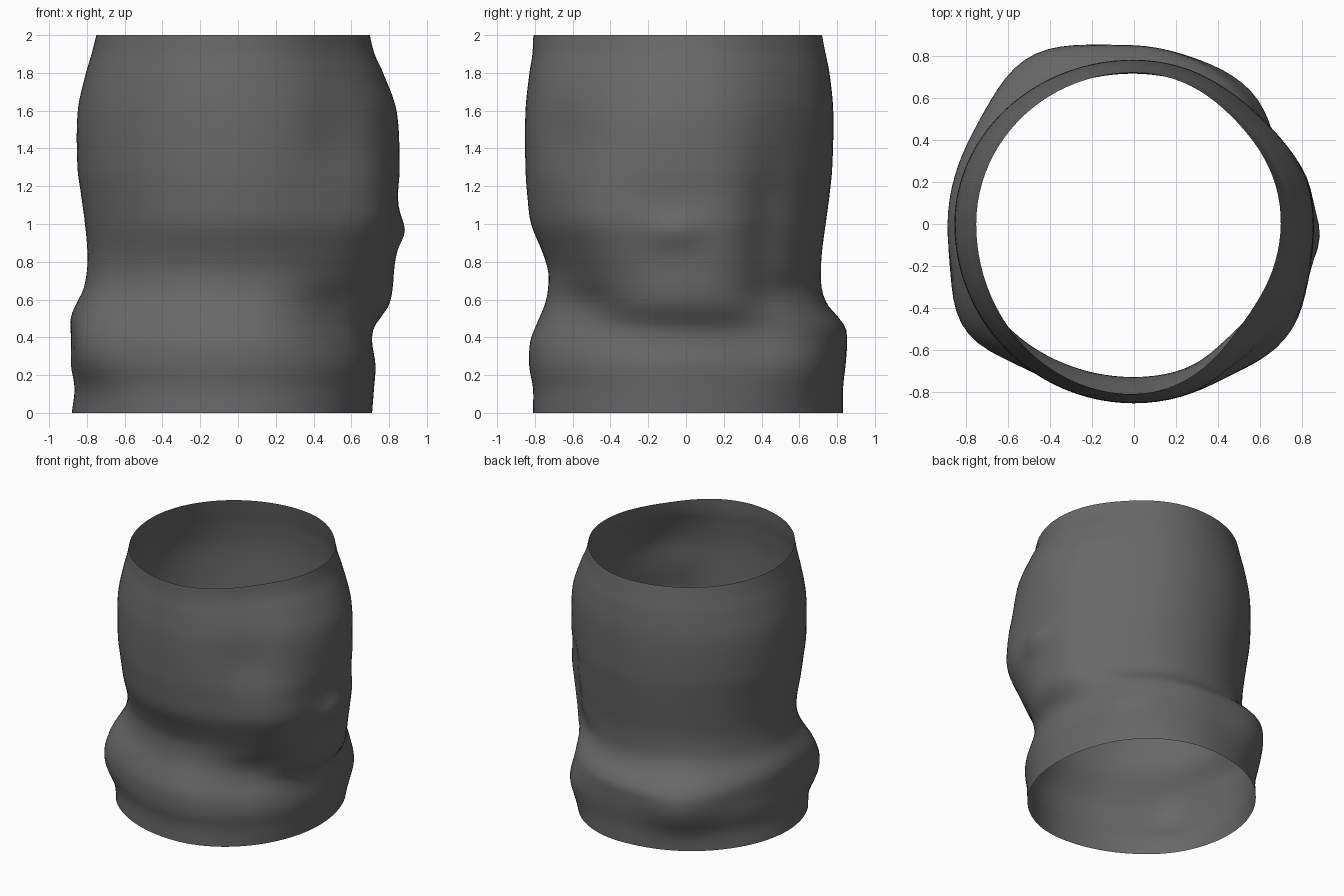
import bpy, bmesh, math

if "Cube" in bpy.data.objects:
    bpy.data.objects.remove(bpy.data.objects["Cube"])

# Half-extents by height: z, left, right, front, back
LEVELS = [
    (0.00, .88, .71, .81, .83), (0.13, .865, .72, .81, .83),
    (0.25, .883, .728, .83, .84), (0.38, .883, .71, .825, .845),
    (0.45, .885, .72, .80, .84), (0.51, .883, .76, .775, .80),
    (0.57, .86, .80, .75, .75), (0.65, .82, .818, .732, .72),
    (0.75, .80, .825, .73, .715), (0.85, .797, .835, .76, .72),
    (1.00, .81, .85, .82, .74), (1.15, .83, .845, .84, .76),
    (1.30, .85, .855, .85, .775), (1.60, .848, .84, .85, .78),
    (1.80, .805, .77, .83, .76), (1.90, .775, .725, .815, .74),
    (2.00, .75, .70, .81, .72)]

# Soft surface swellings and hollows: angle, z, angular width, z width, height
BUMPS = [
    (-4, .96, 6, .06, .035),     # nose
    (-52, 1.48, 9, .15, -.03),   # eye hollow, front side
    (-36, 1.08, 13, .20, .06),   # cheek, front side
    (-45, 2.0, 18, .22, -.045),  # narrower rim, front side
    (-45, .55, 16, .10, -.075),  # jaw undercut, front side
    (45, 1.4, 16, .70, -.03),    # flatter side of the head
    (33, .95, 7, .30, -.025),    # cheek crease, back side
    (15, .95, 7, .25, .015),     # cheek, back side
    (44, .62, 14, .08, -.035),   # jaw undercut, back side
    (122, .36, 13, .15, .082), (212, .36, 11, .16, .08),  # collar folds
    (47, .28, 14, .16, .065)]


def extents(z):
    """Catmull-Rom interpolation of the height profile."""
    i = 0
    while i < len(LEVELS) - 2 and z > LEVELS[i + 1][0]:
        i += 1
    a, b = LEVELS[i], LEVELS[i + 1]
    p, q = LEVELS[max(i - 1, 0)], LEVELS[min(i + 2, len(LEVELS) - 1)]
    h = b[0] - a[0]
    t = (z - a[0]) / h
    out = []
    for k in range(1, 5):
        m0 = (b[k] - p[k]) / (b[0] - p[0]) * h
        m1 = (q[k] - a[k]) / (q[0] - a[0]) * h
        out.append((2*t**3 - 3*t*t + 1)*a[k] + (t**3 - 2*t*t + t)*m0
                   + (3*t*t - 2*t**3)*b[k] + (t**3 - t*t)*m1)
    return out


def radius(deg, z):
    left, right, front, back = extents(z)
    c, s = math.cos(math.radians(deg)), math.sin(math.radians(deg))
    r = 1 / math.hypot(c / (right if c > 0 else left),
                       s / (back if s > 0 else front))
    for ang, bz, wa, wz, height in BUMPS:
        d = (deg - ang + 180) % 360 - 180
        r += height * math.exp(-.5 * ((d / wa)**2 + ((z - bz) / wz)**2))
    return r


# Open sculpted shell, lofted ring by ring
SEG, RINGS = 96, 64
bm = bmesh.new()
rings = []
for j in range(RINGS + 1):
    z = 2 * j / RINGS
    ring = []
    for i in range(SEG):
        deg = 360 * i / SEG
        r = radius(deg, z)
        a = math.radians(deg)
        ring.append(bm.verts.new((r * math.cos(a), r * math.sin(a), z)))
    rings.append(ring)
for lo, hi in zip(rings, rings[1:]):
    for i in range(SEG):
        k = (i + 1) % SEG
        bm.faces.new((lo[i], lo[k], hi[k], hi[i])).smooth = True
mesh = bpy.data.meshes.new("head_shell")
bm.to_mesh(mesh)
bm.free()

# Dark grey surface
grey = bpy.data.materials.new("dark_grey")
grey.diffuse_color = (.14, .14, .14, 1)
grey.use_nodes = True
grey.node_tree.nodes["Principled BSDF"].inputs["Base Color"].default_value = grey.diffuse_color
mesh.materials.append(grey)
bpy.context.collection.objects.link(bpy.data.objects.new("head_shell", mesh))
